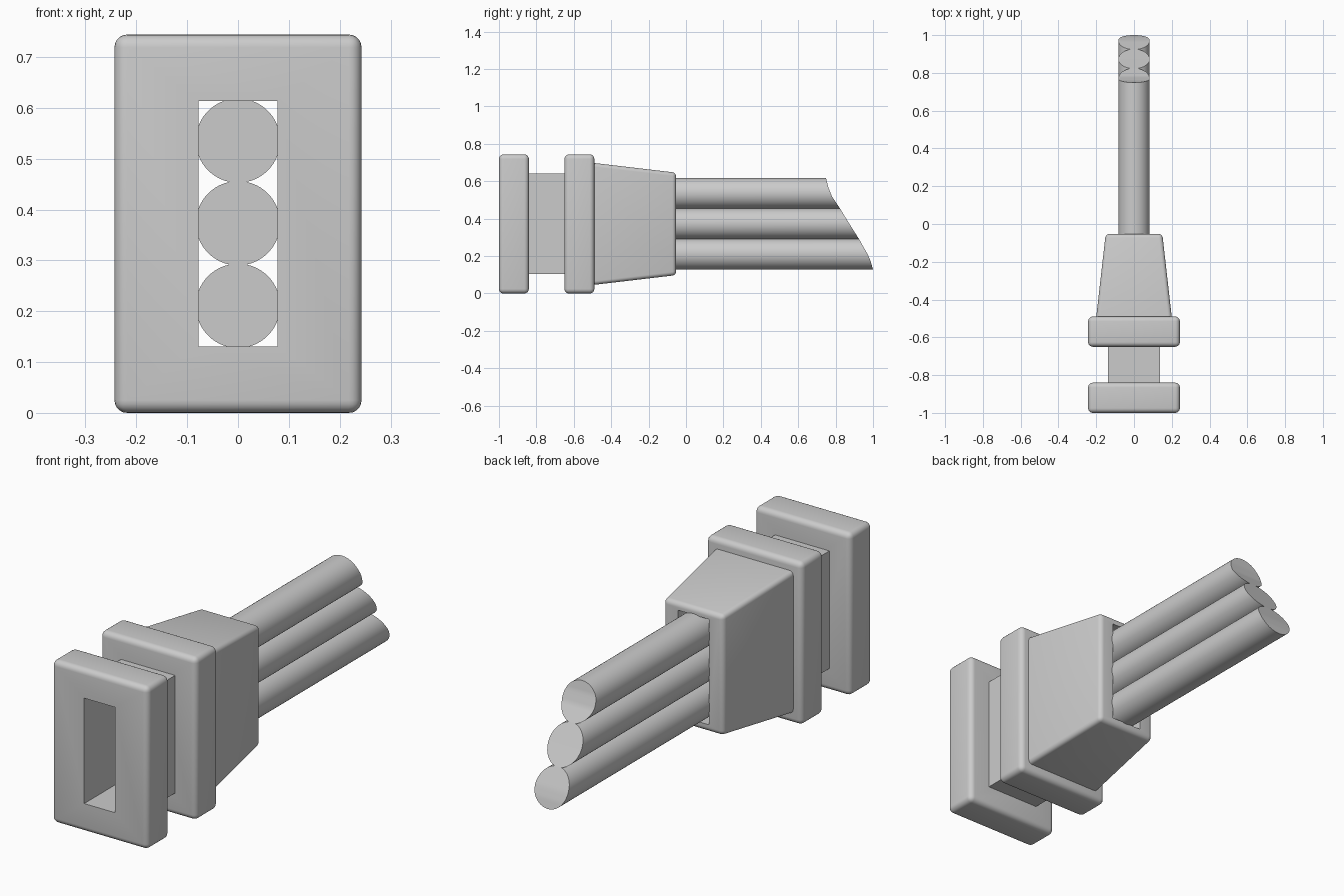
import bpy, bmesh, math

cube = bpy.data.objects.get("Cube")
if cube:
    bpy.data.objects.remove(cube, do_unlink=True)

grey = bpy.data.materials.new("light grey")
grey.use_nodes = True
colour = (0.6, 0.6, 0.6, 1)
grey.diffuse_color = colour
grey.node_tree.nodes["Principled BSDF"].inputs["Base Color"].default_value = colour

MID = 0.372  # height of the centre line


def make_object(name, bm):
    bmesh.ops.recalc_face_normals(bm, faces=bm.faces)
    mesh = bpy.data.meshes.new(name)
    bm.to_mesh(mesh)
    bm.free()
    mesh.materials.append(grey)
    obj = bpy.data.objects.new(name, mesh)
    bpy.context.collection.objects.link(obj)
    return obj


def smooth(obj):
    bpy.ops.object.select_all(action='DESELECT')
    obj.select_set(True)
    bpy.context.view_layer.objects.active = obj
    bpy.ops.object.shade_smooth_by_angle(angle=math.radians(35))


def block(name, y0, y1, front, back=None, radius=0.0, slot=None):
    """Box or frustum along y; front and back are half width and half height."""
    bm = bmesh.new()
    bmesh.ops.create_cube(bm, size=2)
    for v in bm.verts:
        w, h = front if v.co.y < 0 else (back or front)
        v.co = (v.co.x * w, y0 if v.co.y < 0 else y1, MID + v.co.z * h)
    if radius:
        bmesh.ops.bevel(bm, geom=bm.edges[:], offset=radius, segments=5,
                        profile=0.5, affect='EDGES')
    obj = make_object(name, bm)
    if slot:
        smooth(obj)
        cut = obj.modifiers.new("slot", 'BOOLEAN')
        cut.operation = 'DIFFERENCE'
        cut.solver = 'EXACT'
        cut.object = slot
    return obj


# Rectangular passage through the whole body
slot = block("slot_cutter", -1.2, 0.2, (0.078, 0.241))
slot.hide_render = True
slot.display_type = 'WIRE'

# Grommet body: two flanges, a neck between them and a tapered sleeve
flange = (0.243, 0.372)
block("front_flange", -1.0, -0.84, flange, radius=0.025, slot=slot)
block("neck", -0.84, -0.65, (0.137, 0.269), slot=slot)
block("rear_flange", -0.65, -0.49, flange, radius=0.025, slot=slot)
block("tapered_sleeve", -0.52, -0.053, (0.203, 0.329), (0.15, 0.274),
      radius=0.02, slot=slot)

# Slanted, slightly S-shaped trim line for the cable ends: (height, y)
TRIM = [(0.128, 1.0), (0.17, 0.988), (0.21, 0.971), (0.291, 0.925), (0.373, 0.873),
        (0.455, 0.823), (0.52, 0.78), (0.57, 0.76), (0.62, 0.748)]


def trim_y(z):
    for (z0, a), (z1, b) in zip(TRIM, TRIM[1:]):
        if z <= z1:
            return a + (b - a) * (z - z0) / (z1 - z0)
    return TRIM[-1][1]


def cable(name, zc, radius=0.083, sides=48):
    bm = bmesh.new()
    start, end = [], []
    for i in range(sides):
        a = 2 * math.pi * (i + 0.5) / sides
        x, z = radius * math.sin(a), zc + radius * math.cos(a)
        start.append(bm.verts.new((x, -0.45, z)))
        end.append(bm.verts.new((x, trim_y(z), z)))
    for i in range(sides):
        j = (i + 1) % sides
        bm.faces.new((start[i], start[j], end[j], end[i]))
    bm.faces.new(start)
    # Horizontal strips let the end face follow the trim line
    for i in range(sides // 2 - 1):
        bm.faces.new((end[i], end[i + 1], end[-2 - i], end[-1 - i]))
    smooth(make_object(name, bm))


for label, offset in (("lower", -1), ("middle", 0), ("upper", 1)):
    cable(label + "_cable", MID + 0.001 + offset * 0.1625)
